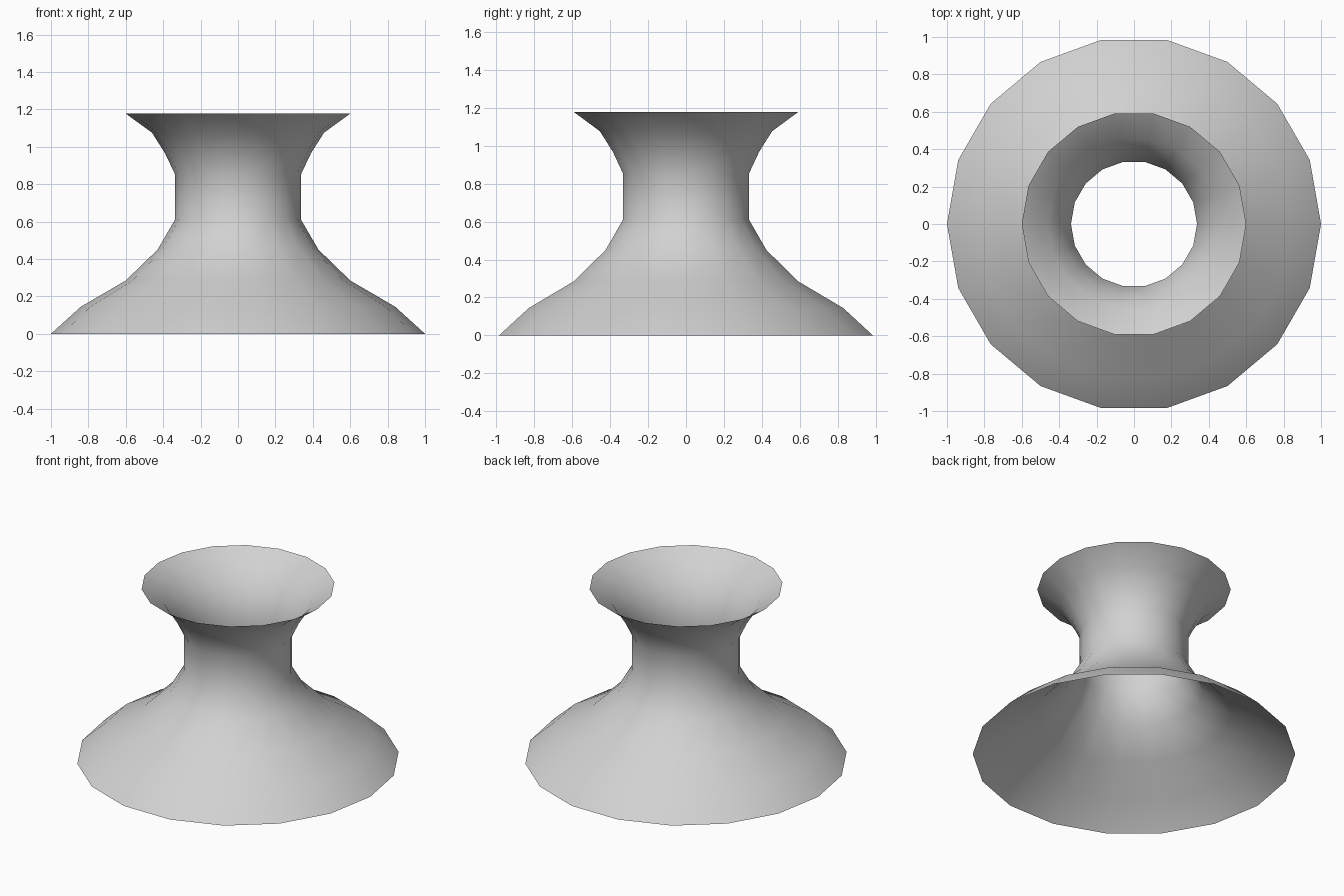
import bpy
import bmesh
from math import cos, sin, tau

cube = bpy.data.objects.get("Cube")
if cube:
    bpy.data.objects.remove(cube, do_unlink=True)

SIDES = 18

# Plain grey material
grey = bpy.data.materials.new("light grey")
grey.use_nodes = True
colour = (0.64, 0.64, 0.64, 1)
grey.diffuse_color = colour
grey.node_tree.nodes["Principled BSDF"].inputs["Base Color"].default_value = colour

# Radius and height from the wide foot, through the waist, to the upper rim
profile = [(1.0, 0.0), (0.84, 0.145), (0.6, 0.285), (0.43, 0.45), (0.337, 0.61),
           (0.337, 0.853), (0.39, 0.965), (0.46, 1.075), (0.6, 1.177)]


def lathe(name, points, material):
    """Open, single-walled surface turned around the z axis."""
    bm = bmesh.new()
    rings = [[bm.verts.new((r * cos(tau * i / SIDES), r * sin(tau * i / SIDES), z))
              for i in range(SIDES)] for r, z in points]
    for low, high in zip(rings, rings[1:]):
        for i in range(SIDES):
            j = (i + 1) % SIDES
            bm.faces.new((low[i], low[j], high[j], high[i])).smooth = True
    mesh = bpy.data.meshes.new(name)
    bm.to_mesh(mesh)
    bm.free()
    mesh.materials.append(material)
    obj = bpy.data.objects.new(name, mesh)
    bpy.context.collection.objects.link(obj)
    return obj


# Flared hollow body, open at both ends
lathe("flared_tube", profile, grey)
